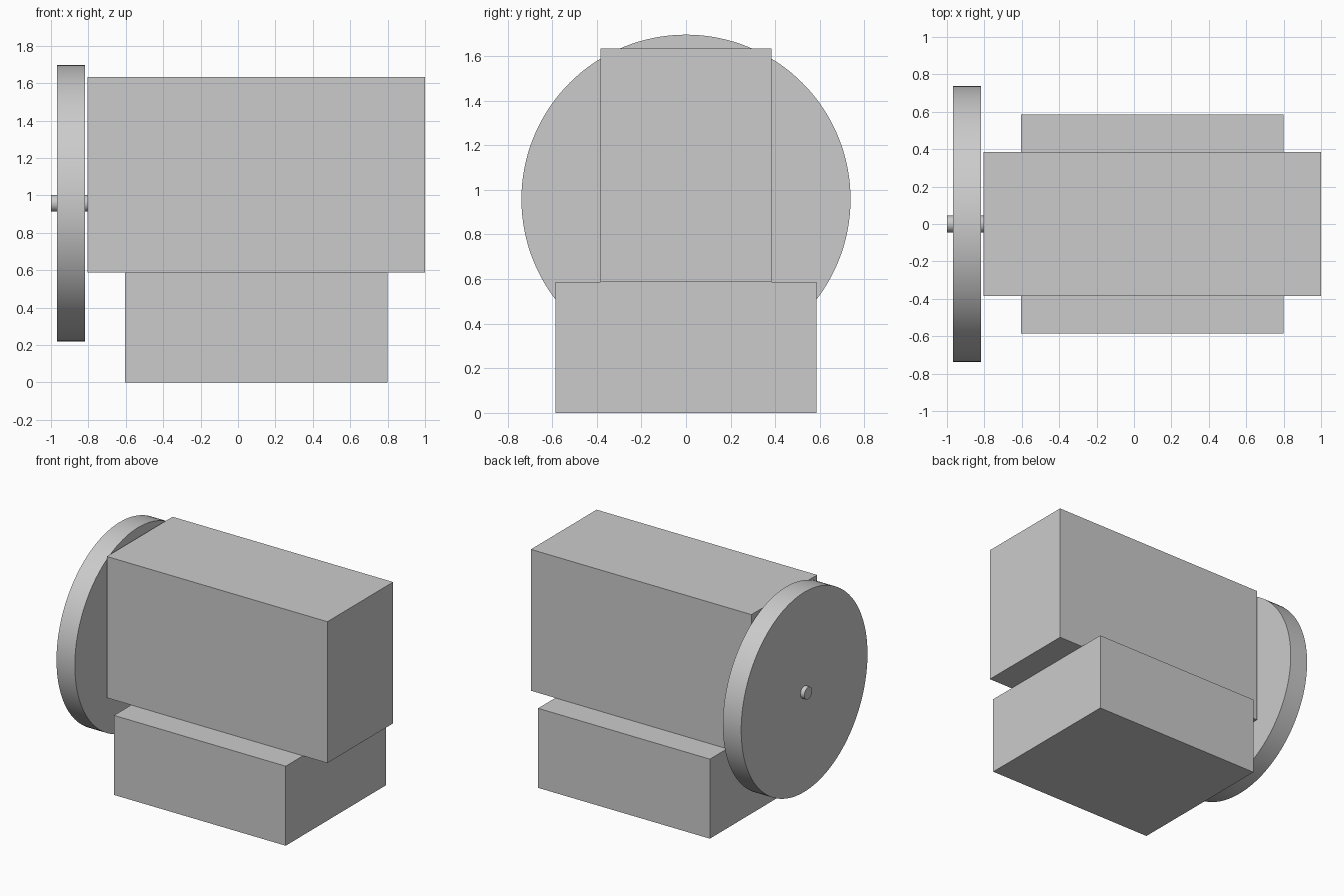
import bpy
import math

cube = bpy.data.objects.get("Cube")
if cube:
    bpy.data.objects.remove(cube, do_unlink=True)

grey = bpy.data.materials.new("plain_grey")
grey.use_nodes = True
GREY = (0.6, 0.6, 0.6, 1)
grey.diffuse_color = GREY
grey.node_tree.nodes["Principled BSDF"].inputs["Base Color"].default_value = GREY


def finish(name):
    obj = bpy.context.object
    obj.name = name
    obj.data.materials.append(grey)
    return obj


def box(name, x, y, z):
    """Box spanning the given (low, high) ranges."""
    spans = (x, y, z)
    bpy.ops.mesh.primitive_cube_add(size=1, location=[(a + b) / 2 for a, b in spans])
    bpy.context.object.scale = [b - a for a, b in spans]
    bpy.ops.object.transform_apply(location=False, rotation=False, scale=True)
    return finish(name)


def rod(name, x, radius, z, sides):
    """Cylinder along x, smooth around the rim."""
    bpy.ops.mesh.primitive_cylinder_add(
        vertices=sides, radius=radius, depth=x[1] - x[0],
        location=((x[0] + x[1]) / 2, 0, z), rotation=(0, math.pi / 2, 0))
    bpy.ops.object.shade_smooth_by_angle(angle=math.radians(30))
    return finish(name)


# Pedestal and main housing
box("base", (-0.605, 0.8), (-0.585, 0.585), (0, 0.588))
box("housing", (-0.804, 1), (-0.384, 0.384), (0.588, 1.633))

# Wheel on its axle at the right end
AXIS_Z = 0.958
rod("wheel", (-0.968, -0.818), 0.738, AXIS_Z, 128)
rod("axle", (-1, -0.804), 0.045, AXIS_Z, 48)
